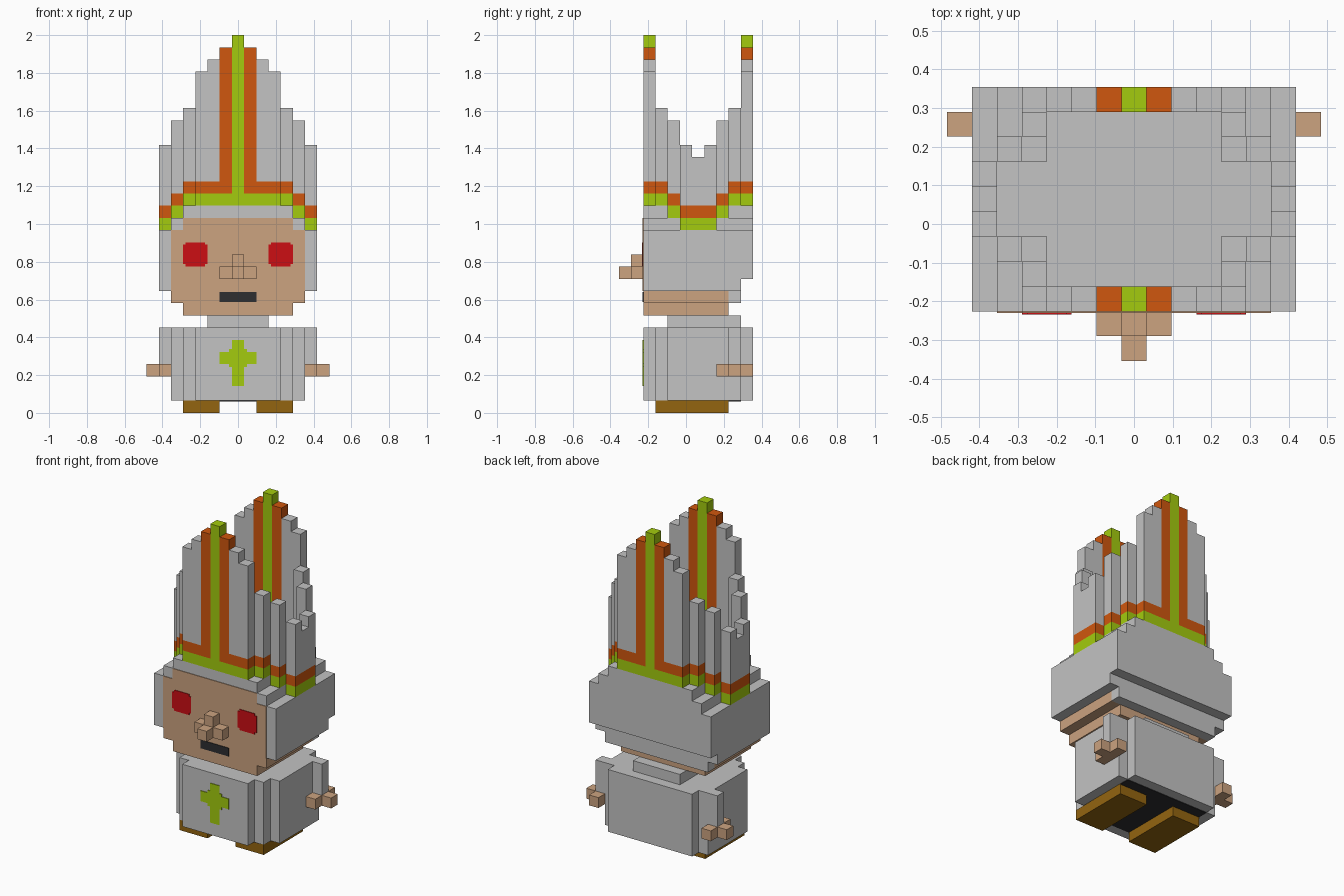
import bpy, bmesh
from mathutils import Matrix, Vector

cube = bpy.data.objects.get("Cube")
if cube:
    bpy.data.objects.remove(cube, do_unlink=True)

U = 2 / 31          # size of one block
T = 0.06            # plate thickness, in blocks


def srgb(v):
    c = v / 255
    return c / 12.92 if c <= 0.04045 else ((c + 0.055) / 1.055) ** 2.4


def material(name, rgb):
    m = bpy.data.materials.new(name)
    col = tuple(srgb(v) for v in rgb) + (1.0,)
    m.diffuse_color = col
    m.use_nodes = True
    b = m.node_tree.nodes["Principled BSDF"]
    b.inputs["Base Color"].default_value = col
    b.inputs["Roughness"].default_value = 0.9
    return m


GREY = material("light grey", (195, 195, 195))
TAN = material("skin tan", (204, 163, 128))
LIME = material("lime green", (163, 203, 14))
ORANGE = material("burnt orange", (208, 87, 14))
RED = material("red", (204, 14, 20))
BLACK = material("charcoal", (46, 46, 48))
BROWN = material("shoe brown", (148, 101, 16))


def build(name, boxes):
    """Make one object from boxes (x0, x1, y0, y1, z0, z1, material) in blocks."""
    bm = bmesh.new()
    mats = []
    for x0, x1, y0, y1, z0, z1, mat in boxes:
        if mat not in mats:
            mats.append(mat)
        lo, hi = Vector((x0, y0, z0)) * U, Vector((x1, y1, z1)) * U
        mtx = Matrix.Translation((lo + hi) / 2) @ Matrix.Diagonal((*(hi - lo), 1))
        new = bmesh.ops.create_cube(bm, size=1, matrix=mtx)
        for f in {f for v in new["verts"] for f in v.link_faces}:
            f.material_index = mats.index(mat)
    me = bpy.data.meshes.new(name)
    bm.to_mesh(me)
    bm.free()
    for m in mats:
        me.materials.append(m)
    ob = bpy.data.objects.new(name, me)
    bpy.context.collection.objects.link(ob)
    return ob


def wide(w, y0, y1, z0, z1, mat):
    """Box centred on x."""
    return (-w, w, y0, y1, z0, z1, mat)


def flip(box):
    return (-box[1], -box[0]) + box[2:]


def pair(name, boxes):
    """Left part and its mirrored right part."""
    build("left_" + name, boxes)
    build("right_" + name, [flip(b) for b in boxes])


def plate(name, rects, mat, y=-3.5):
    """Thin painted detail on a front face, from (x0, x1, z0, z1) rectangles."""
    build(name, [(x0, x1, y - T, y, z0, z1, mat) for x0, x1, z0, z1 in rects])


# Feet and dark underside
pair("foot", [(1.5, 4.5, -2.5, 3.5, 0, 1, BROWN)])
build("underside", [wide(4.5, -2.5, 4.5, 1 - T, 1, BLACK)])

# Robe with stepped corners, and neck
build("robe", [
    wide(3.5, -3.5, -2.5, 1, 7, GREY),
    wide(4.5, -2.5, -1.5, 1, 7, GREY),
    wide(5.5, -1.5, 4.5, 1, 7, GREY),
    wide(4.5, 4.5, 5.5, 1, 7, GREY)])
build("neck", [wide(2.5, -1.5, 4.5, 7, 8, GREY)])
plate("robe_cross", [(-0.5, 0.5, 2.2, 6), (-1.5, -0.5, 4, 5), (0.5, 1.5, 4, 5),
                     (-0.75, -0.5, 3.75, 4), (0.5, 0.75, 3.75, 4),
                     (-0.75, -0.5, 5, 5.25), (0.5, 0.75, 5, 5.25)], LIME)

# Sleeves and hands
pair("sleeve", [(5.5, 6.5, 3.5, 4.5, 4, 7, GREY)])
pair("hand", [(5.5, 6.5, 2.5, 5.5, 3, 4, TAN), (6.5, 7.5, 3.5, 4.5, 3, 4, TAN)])

# Head: chin, then hair growing outward toward the top
build("chin", [wide(4.5, -3.5, 3.5, 8, 9, TAN), wide(5.5, -3.5, 3.5, 9, 10, TAN)])
build("hair", [
    wide(5.5, 3.5, 4.5, 9, 10, GREY),
    wide(6.5, -3.5, 4.5, 10, 11, GREY),
    wide(6.5, -3.5, 5.5, 11, 15, GREY),
    wide(5.5, -3.5, 5.5, 15, 16, GREY),
    wide(4.5, -3.5, 5.5, 16, 17, GREY)])
plate("face", [(-5.5, 5.5, 10, 15), (-4.5, 4.5, 15, 16)], TAN)
plate("mouth", [(-1.5, 1.5, 9.1, 9.9)], BLACK)
for side, s in (("left", 1), ("right", -1)):
    cx = 3.5 * s
    plate(side + "_eye", [(cx - 1, cx + 1, 12.2, 13.8), (cx - 0.8, cx + 0.8, 12, 12.2),
                          (cx - 0.8, cx + 0.8, 13.8, 14)], RED, -3.5 - T)
build("nose", [
    wide(1.5, -4.5, -3.5, 11, 12, TAN),
    wide(0.5, -4.5, -3.5, 12, 13, TAN),
    wide(0.5, -5.5, -4.5, 11, 12, TAN)])


# Hat: a ring of columns around (0, 1), each with a lime and an orange band
def column(x, y, base, top):
    def blk(z0, z1, mat):
        return (x - 0.5, x + 0.5, y - 0.5, y + 0.5, z0, z1, mat)
    if x == 0:
        return [blk(base, top, LIME)]
    out = [blk(base, base + 1, LIME)]
    if abs(x) == 1:
        return out + [blk(base + 1, top, ORANGE)]
    return out + [blk(base + 1, base + 2, ORANGE), blk(base + 2, top, GREY)]


panel_tops = [31, 30, 29, 28]
for name, s in (("front", -1), ("back", 1)):
    boxes = []
    for x in range(-3, 4):
        boxes += column(x, 1 + 4 * s, 17, panel_tops[abs(x)])
    build("hat_" + name + "_panel", boxes)

# Side walls: distance from the middle, x position, base and top height
steps = [(3, 4, 17, 25), (2, 5, 16, 24), (1, 6, 15, 22)]
side = column(6, 1, 15, 21)
for d, x, base, top in steps:
    side += column(x, 1 - d, base, top) + column(x, 1 + d, base, top)
pair("hat_side", side)

# Floor inside the hat
build("hat_floor", [wide(3.5, -2.5, 4.5, 17, 17.5, GREY),
                    (-5.5, -3.5, -0.5, 2.5, 16, 17.5, GREY),
                    (3.5, 5.5, -0.5, 2.5, 16, 17.5, GREY)])
